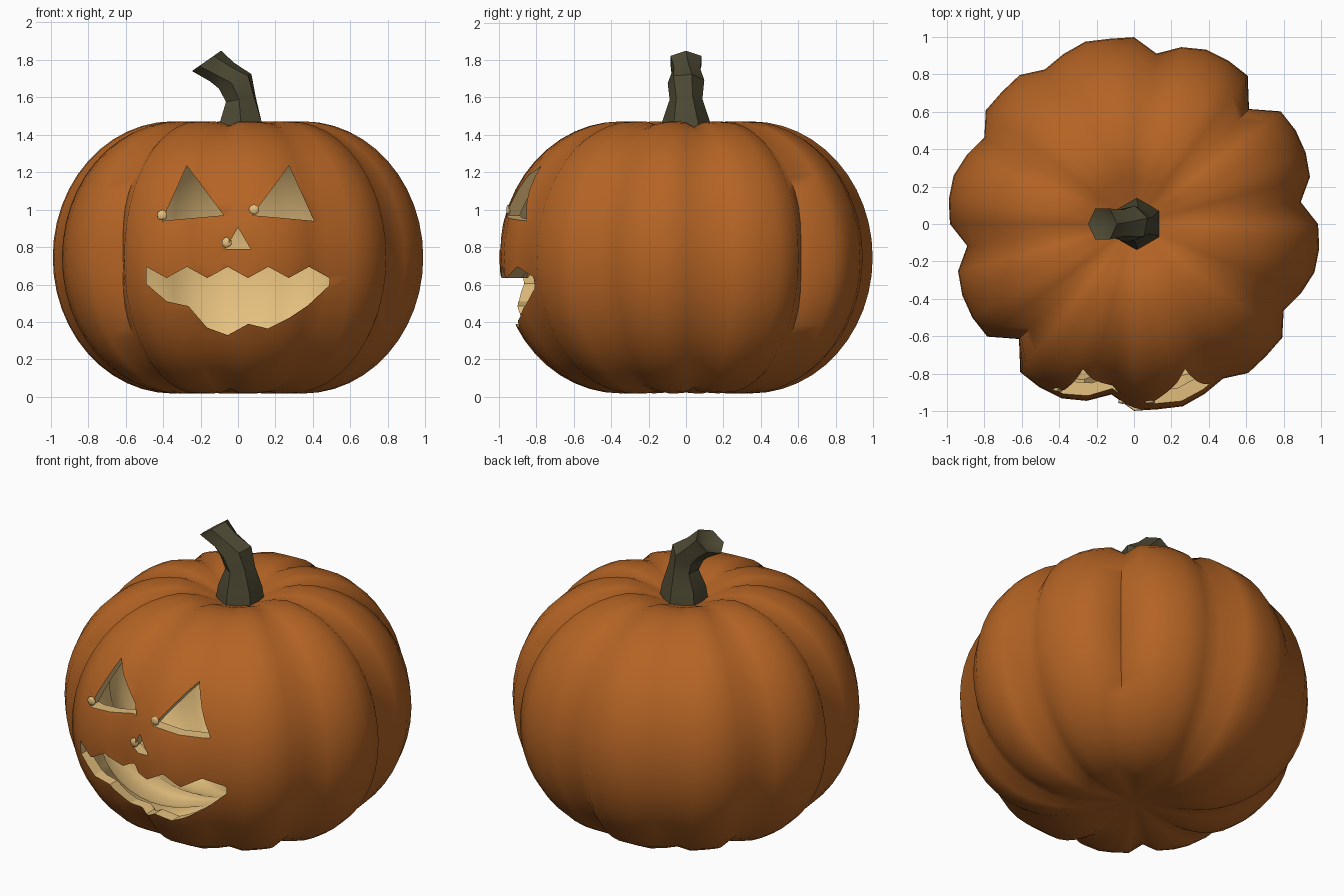
import bpy, bmesh, math
from mathutils import Vector

if "Cube" in bpy.data.objects:
    bpy.data.objects.remove(bpy.data.objects["Cube"], do_unlink=True)


def material(name, rgb):
    m = bpy.data.materials.new(name)
    m.use_nodes = True
    m.diffuse_color = (*rgb, 1)
    bsdf = m.node_tree.nodes["Principled BSDF"]
    bsdf.inputs["Base Color"].default_value = (*rgb, 1)
    bsdf.inputs["Roughness"].default_value = 0.8
    return m


ORANGE = material("pumpkin orange", (0.46, 0.127, 0.018))
CREAM = material("flesh cream", (0.77, 0.52, 0.205))
GREEN = material("stem dark green", (0.076, 0.067, 0.034))


def make_object(name, bm, mats, angle=None):
    mesh = bpy.data.meshes.new(name)
    bm.to_mesh(mesh)
    bm.free()
    for m in mats:
        mesh.materials.append(m)
    ob = bpy.data.objects.new(name, mesh)
    bpy.context.collection.objects.link(ob)
    bpy.ops.object.select_all(action="DESELECT")
    ob.select_set(True)
    bpy.context.view_layer.objects.active = ob
    if angle:
        bpy.ops.object.shade_smooth_by_angle(angle=math.radians(angle))
    return ob


def bridge(bm, rings):
    faces = []
    for a, b in zip(rings, rings[1:]):
        n = len(a)
        for i in range(n):
            j = (i + 1) % n
            faces.append(bm.faces.new((a[i], a[j], b[j], b[i])))
    return faces


# Ribbed body: half of the rib outline, repeated by a half turn
RIBS = [0.985, 0.90, 0.975, 0.995, 1.0, 0.99, 0.87, 1.0, 1.01, 1.01, 0.98, 0.92,
        1.0, 1.0, 1.01, 0.985, 0.955, 1.005, 1.0, 1.0, 0.925, 0.968, 1.0, 1.0]
MID = 0.745
PROFILE = [(0.12, 0.05), (0.24, 0.03)]
for k in range(25):
    t = math.radians(-90 + 7.5 * k)
    PROFILE.append((0.35 + 0.648 * math.cos(t), MID + 0.727 * math.sin(t)))
PROFILE += [(0.25, 1.45), (0.14, 1.405), (0.07, 1.385)]


def add_shell(bm, scale, mat):
    rings = []
    for r, z in PROFILE:
        fade = min(1, r / 0.35) ** 2
        pinch = math.exp(-((z - MID) / 0.25) ** 2)
        ring = []
        for i in range(48):
            f = RIBS[i % 24]
            if f < 0.88:
                f = 0.91 - 0.04 * pinch
            f = 1 + (f - 1) * fade
            a = math.radians(7.5 * i)
            h = (z - MID) * (1 + min(0, f - 1) * 0.4)
            ring.append(bm.verts.new((scale * r * f * math.cos(a),
                                      scale * r * f * math.sin(a),
                                      MID + scale * h)))
        rings.append(ring)
    faces = bridge(bm, rings)
    for ring, z in ((rings[0], 0.055), (rings[-1], 1.38)):
        pole = bm.verts.new((0, 0, MID + scale * (z - MID)))
        faces += [bm.faces.new((ring[i], pole, ring[(i + 1) % 48])) for i in range(48)]
    bmesh.ops.recalc_face_normals(bm, faces=faces)
    for f in faces:
        f.material_index = mat
    return faces


bm = bmesh.new()
add_shell(bm, 1.0, 0)
bmesh.ops.reverse_faces(bm, faces=add_shell(bm, 0.93, 1))
body = make_object("pumpkin_shell", bm, [ORANGE, CREAM], 60)

# Small beads of flesh squeezed out beside the carved openings
bpy.context.view_layer.update()
for name, x, z in (("right_eye_bead", -0.405, 0.97), ("nose_bead", -0.06, 0.825),
                   ("left_eye_bead", 0.085, 1.0)):
    hit, spot, normal, _ = body.ray_cast(Vector((x, -2, z)), Vector((0, 1, 0)))
    bm = bmesh.new()
    bmesh.ops.create_icosphere(bm, subdivisions=2, radius=0.028)
    bmesh.ops.scale(bm, verts=bm.verts, vec=(1, 0.4, 1))
    bmesh.ops.translate(bm, verts=bm.verts, vec=spot)
    make_object(name, bm, [CREAM], 40)

# Carved face: eyes, nose and jagged mouth cut through the wall
EYE = [(0.273, 1.235), (0.406, 0.94), (0.077, 0.97)]
NOSE = [(0, 0.905), (0.067, 0.79), (-0.067, 0.79)]
TEETH = [(-0.49 + 0.1087 * i, 0.635 if i % 2 else 0.695) for i in range(10)]
JAW = [(0.487, 0.595), (0.375, 0.49), (0.27, 0.42), (0.16, 0.365), (0.055, 0.39),
       (-0.055, 0.33), (-0.165, 0.37), (-0.265, 0.485), (-0.38, 0.51), (-0.49, 0.605)]
bm = bmesh.new()
for outline in (EYE, [(-x, z) for x, z in EYE], NOSE, TEETH + JAW):
    front = [bm.verts.new((x, -1.2, z)) for x, z in outline]
    back = [bm.verts.new((x, -0.3, z)) for x, z in outline]
    bridge(bm, [front, back])
    bm.faces.new(front)
    bm.faces.new(back[::-1])
bmesh.ops.recalc_face_normals(bm, faces=bm.faces)
cutter = make_object("face_cutter", bm, [CREAM])
cutter.hide_render = True

cut = body.modifiers.new("carve", "BOOLEAN")
cut.operation = "DIFFERENCE"
cut.solver = "EXACT"
cut.material_mode = "TRANSFER"
cut.object = cutter
bpy.context.view_layer.objects.active = body
bpy.ops.object.modifier_apply(modifier=cut.name)
bpy.data.objects.remove(cutter, do_unlink=True)

# Crooked six-sided stem: x, z, radius, tilt and twist of each ring
STEM = [(0.015, 1.355, 0.145, 0, 30), (0.015, 1.47, 0.128, 0, 30),
        (0.015, 1.59, 0.088, 10, 24), (-0.015, 1.685, 0.1, 24, 18),
        (-0.085, 1.735, 0.082, 38, 8), (-0.168, 1.795, 0.095, 35, 0)]
bm = bmesh.new()
rings = []
for x, z, r, tilt, twist in STEM:
    c, s = math.cos(math.radians(tilt)), math.sin(math.radians(tilt))
    ring = []
    for i in range(6):
        a = math.radians(60 * i + twist)
        u, v = r * math.cos(a), r * math.sin(a)
        ring.append(bm.verts.new((x + u * c, v, z + u * s)))
    rings.append(ring)
bridge(bm, rings)
bm.faces.new(rings[0][::-1])
# Hollow broken tip
hub = bm.verts.new((-0.14, 0, 1.755))
for i in range(6):
    bm.faces.new((rings[-1][i], rings[-1][(i + 1) % 6], hub))
bmesh.ops.recalc_face_normals(bm, faces=bm.faces)
make_object("stem", bm, [GREEN], 35)
